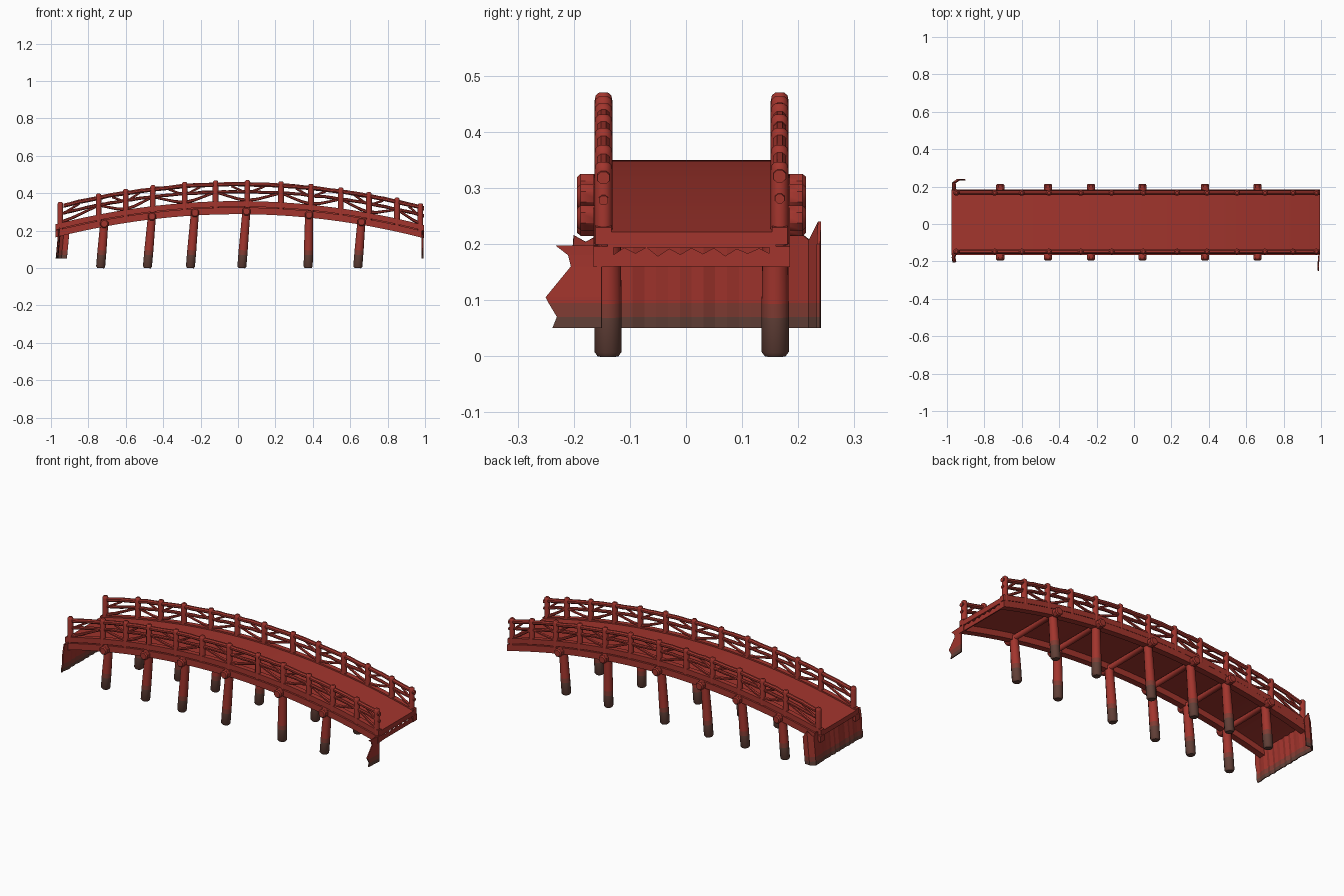
import bpy, bmesh, math, random
from mathutils import Vector

random.seed(4)
if "Cube" in bpy.data.objects:
    bpy.data.objects.remove(bpy.data.objects["Cube"])


def material(name, rgb):
    m = bpy.data.materials.new(name)
    m.use_nodes = True
    m.diffuse_color = (*rgb, 1)
    m.node_tree.nodes["Principled BSDF"].inputs["Base Color"].default_value = (*rgb, 1)
    return m


PAINT = [material("red_paint", (0.36, 0.035, 0.026)),
         material("worn_red", (0.22, 0.045, 0.033)),
         material("muddy_brown", (0.12, 0.05, 0.038))]
MID_Y = 0.01                      # centre line of the bridge
LEFT, RIGHT = -0.975, 0.995       # ends of the arch


def deck_z(x):
    return 0.35 - 0.13 * x * x


def finish(name, bm, smooth=True, stained=False):
    """Turn a bmesh into an object; stained parts go brown near the water."""
    bmesh.ops.recalc_face_normals(bm, faces=bm.faces)
    if stained:
        for f in bm.faces:
            z = f.calc_center_median().z
            f.material_index = 2 if z < 0.07 else 1 if z < 0.095 else 0
    me = bpy.data.meshes.new(name)
    bm.to_mesh(me)
    bm.free()
    ob = bpy.data.objects.new(name, me)
    bpy.context.collection.objects.link(ob)
    for m in PAINT:
        me.materials.append(m)
    if smooth:
        bpy.ops.object.select_all(action='DESELECT')
        bpy.context.view_layer.objects.active = ob
        ob.select_set(True)
        bpy.ops.object.shade_smooth_by_angle(angle=math.radians(40))
    return ob


def skin(bm, rings):
    """Bridge successive closed rings and cap both ends."""
    rings = [[bm.verts.new(p) for p in r] for r in rings]
    for a, b in zip(rings, rings[1:]):
        for i in range(len(a)):
            j = (i + 1) % len(a)
            bm.faces.new((a[i], a[j], b[j], b[i]))
    bm.faces.new(rings[0])
    bm.faces.new(rings[-1])


def pole(bm, points, radii, sides=10):
    """Round timber following a path, with one radius per point."""
    points = [Vector(p) for p in points]
    turn = (points[-1] - points[0]).to_track_quat('Z', 'Y')
    rings = []
    for p, r in zip(points, radii):
        rings.append([p + turn @ Vector((r * math.cos(a), r * math.sin(a), 0))
                      for a in (math.tau * (i + 0.5) / sides for i in range(sides))])
    skin(bm, rings)


def arch_points(y, lift, steps=48):
    xs = [LEFT + (RIGHT - LEFT) * i / steps for i in range(steps + 1)]
    return [Vector((x, y, deck_z(x) + lift)) for x in xs]


def arched_slab(name, y0, y1, low, high):
    bm = bmesh.new()
    skin(bm, [[p + Vector((0, y, h)) for y, h in
               ((y0, low), (y1, low), (y1, high), (y0, high))]
              for p in arch_points(0, 0)])
    finish(name, bm)


# Walking surface
arched_slab("deck", MID_Y - 0.15, MID_Y + 0.15, -0.028, 0)

# Side beams, railings and piles, one set per side
post_x = [-0.95, -0.745, -0.6, -0.455, -0.285, -0.12, 0.05,
          0.23, 0.39, 0.55, 0.70, 0.85, 0.975]
pile_x = [(-0.735, -0.715), (-0.485, -0.46), (-0.255, -0.23),
          (0.02, 0.045), (0.375, 0.38), (0.64, 0.66)]

for side, word in ((-1, "front"), (1, "back")):
    y = MID_Y + side * 0.157
    arched_slab(word + "_beam", y - 0.018, y + 0.018, -0.062, -0.026)
    arched_slab(word + "_curb", y - 0.014, y + 0.014, -0.022, 0.008)

    # Handrail and middle rail
    for part, lift, r in (("handrail", 0.098, 0.012), ("middle_rail", 0.058, 0.009)):
        bm = bmesh.new()
        path = arch_points(y, lift)[1:]
        for p in path:
            p.z += random.uniform(-0.002, 0.002)
        pole(bm, path, [r] * len(path), 8)
        finish(word + "_" + part, bm)

    # Railing posts with rounded tops
    bm = bmesh.new()
    for x in post_x:
        z = deck_z(x)
        pole(bm, [(x, y, z + h) for h in (-0.04, 0.105, 0.115, 0.12)],
             (0.016, 0.016, 0.014, 0.008))
    finish(word + "_railing_posts", bm)

    # Bent braces between the posts
    bm = bmesh.new()
    for n, (a, b) in enumerate(zip(post_x, post_x[1:])):
        if n % 2:
            a, b = b, a
        path = []
        for t, h in ((0, 0.012), (0.3, 0.02), (0.65, 0.038), (1, 0.058)):
            x = a + (b - a) * t
            path.append((x, y, deck_z(x) + h))
        pole(bm, path, [0.009, 0.008, 0.007, 0.007], 6)
        m = (a + b) / 2
        pole(bm, [(a, y, deck_z(a) + 0.05), (m, y, deck_z(m) + 0.088)],
             [0.006, 0.006], 6)
    finish(word + "_braces", bm)

    # Leaning piles, stained at the foot
    bm = bmesh.new()
    y = MID_Y + side * 0.149
    for foot, top in pile_x:
        h = deck_z(top) - 0.04
        levels = (0, 0.008, 0.07, 0.095, h)
        pole(bm, [(foot + (top - foot) * z / h, y, z) for z in levels],
             (0.019, 0.025, 0.025, 0.025, 0.022), 12)
    finish(word + "_piles", bm, stained=True)

# Cross beams with thick rounded ends over the piles
bm = bmesh.new()
for foot, top in pile_x:
    z = deck_z(top) - 0.047
    ends = (-0.204, -0.198, -0.16, -0.15, 0.15, 0.16, 0.198, 0.204)
    pole(bm, [(top, MID_Y + e, z) for e in ends],
         (0.018, 0.024, 0.024, 0.016, 0.016, 0.024, 0.024, 0.018), 8)
finish("cross_beams", bm)

# Ragged bank wall below one end, wrapping around the back corner
bm = bmesh.new()
steps = 20
columns = []
for i in range(steps + 1):
    y = -0.2 + 0.42 * i / steps
    x = -0.968 + random.uniform(-0.004, 0.004)
    top = 0.215 + random.uniform(-0.012, 0.012)
    columns.append((x, y, top))
columns += [(-0.945, 0.238, 0.24), (-0.915, 0.236, 0.2)]
grid = []
for i, (x, y, top) in enumerate(columns):
    edge = random.uniform(-0.025, 0.015) if i == 0 else 0
    grid.append([bm.verts.new((x + 0.015 * (z - 0.05) / 0.16, y + edge * (k % 2), z))
                 for k, z in enumerate((0.05, 0.07, 0.095, 0.15, top))])
for a, b in zip(grid, grid[1:]):
    for k in range(4):
        bm.faces.new((a[k], b[k], b[k + 1], a[k + 1]))
wall = finish("bank_wall", bm, smooth=False, stained=True)

# Torn scrap of wall hanging at the other end
bm = bmesh.new()
outer = ((0.05, -0.238), (0.07, -0.23), (0.095, -0.245), (0.105, -0.25),
         (0.16, -0.205), (0.18, -0.21), (0.197, -0.232))
rows = [[bm.verts.new((0.985, e, z)), bm.verts.new((0.99, -0.15, z))] for z, e in outer]
for a, b in zip(rows, rows[1:]):
    bm.faces.new((a[0], a[1], b[1], b[0]))
scrap = finish("torn_wall_scrap", bm, smooth=False, stained=True)

# Splintered board closing the far end of the deck
bm = bmesh.new()
tops = []
for i in range(15):
    y = MID_Y - 0.14 + 0.02 * i
    z = 0.178 + (0.012 if i % 2 else 0) + random.uniform(0, 0.006)
    tops.append((bm.verts.new((0.99, y, 0.16)), bm.verts.new((0.99, y, z))))
for a, b in zip(tops, tops[1:]):
    bm.faces.new((a[0], b[0], b[1], a[1]))
board = finish("splintered_end_board", bm, smooth=False)

# Give the thin sheets a little body
for ob in (wall, scrap, board):
    mod = ob.modifiers.new("thickness", 'SOLIDIFY')
    mod.thickness = 0.006
    mod.offset = 0
